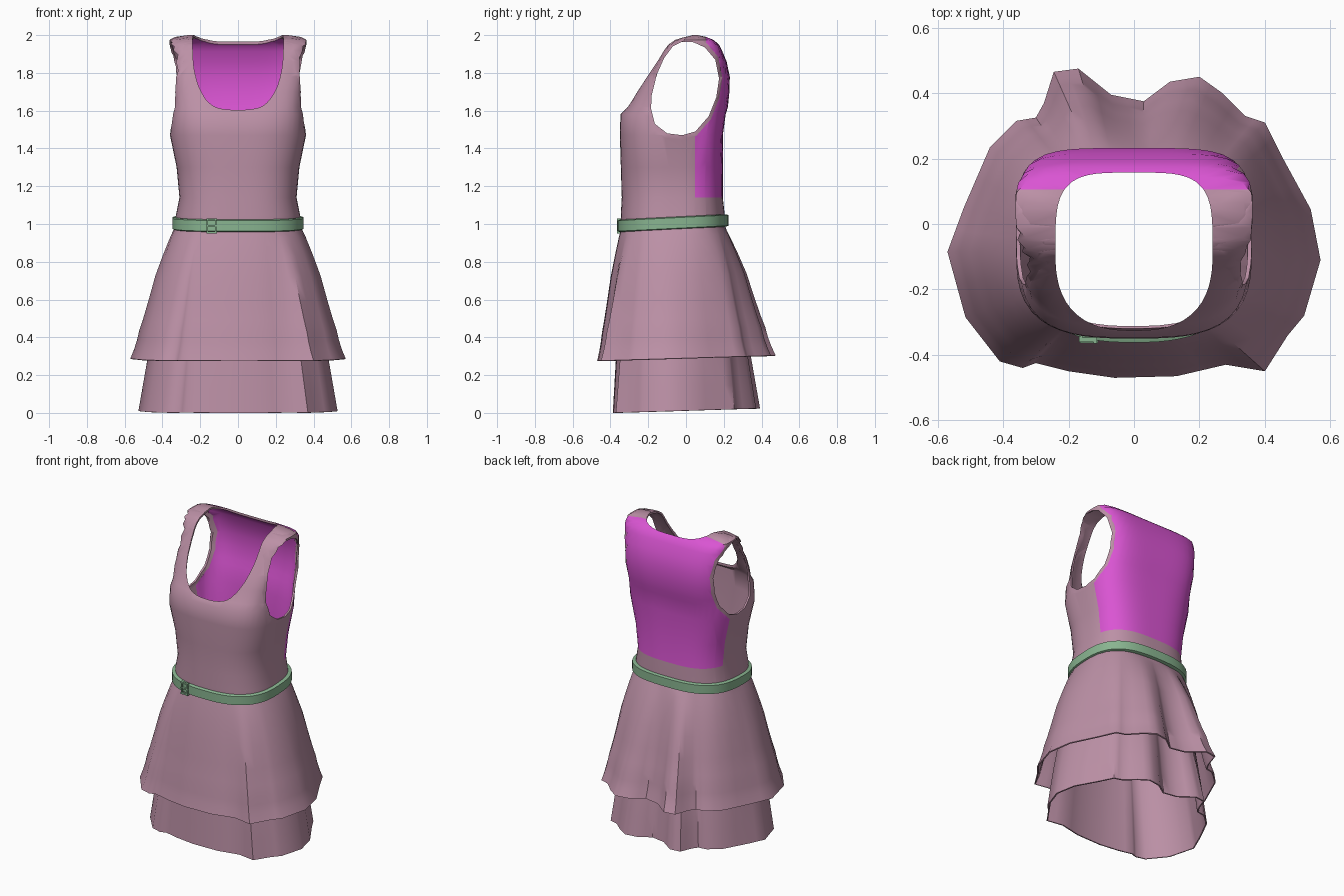
import bpy, bmesh, math
from mathutils import Vector

if "Cube" in bpy.data.objects:
    bpy.data.objects.remove(bpy.data.objects["Cube"])


def material(name, col):
    m = bpy.data.materials.new(name)
    m.diffuse_color = (*col, 1)
    m.use_nodes = True
    m.node_tree.nodes["Principled BSDF"].inputs["Base Color"].default_value = m.diffuse_color
    return m


PINK = material("pink_cloth", (0.50, 0.28, 0.38))
MAGENTA = material("magenta_cloth", (0.70, 0.09, 0.65))
GREEN = material("green_belt", (0.25, 0.46, 0.28))


def make(name, bm, *mats):
    bmesh.ops.recalc_face_normals(bm, faces=bm.faces)
    me = bpy.data.meshes.new(name)
    bm.to_mesh(me)
    bm.free()
    ob = bpy.data.objects.new(name, me)
    bpy.context.collection.objects.link(ob)
    for m in mats:
        me.materials.append(m)
    return ob


def outline(ang, w, yf, yb, nf, nb):
    """Point on a superellipse, separate roundness front and back."""
    c, s = math.cos(ang), math.sin(ang)
    n, b, yc = (nb if s > 0 else nf), (yb - yf) / 2, (yb + yf) / 2
    r = ((abs(c) / w) ** n + (abs(s) / b) ** n) ** (-1 / n)
    return r * c, yc + r * s


def loft(rings, cap=False, closed=False):
    bm = bmesh.new()
    rows = [[bm.verts.new(p) for p in r] for r in rings]
    n = len(rows[0])
    pairs = list(zip(rows, rows[1:])) + ([(rows[-1], rows[0])] if closed else [])
    for a, b in pairs:
        for i in range(n):
            j = (i + 1) % n
            bm.faces.new((a[i], a[j], b[j], b[i]))
    if cap:
        bm.faces.new(rows[-1])
    return bm


def solidify(ob, t):
    m = ob.modifiers.new("thickness", 'SOLIDIFY')
    m.thickness, m.offset = t, -1


def boolean(ob, cutter, op):
    m = ob.modifiers.new("cut", 'BOOLEAN')
    m.object, m.operation, m.solver = cutter, op, 'EXACT'


def apply(ob):
    dg = bpy.context.evaluated_depsgraph_get()
    me = bpy.data.meshes.new_from_object(ob.evaluated_get(dg))
    ob.modifiers.clear()
    ob.data = me


def prism(name, lo, hi):
    bm = loft([lo, hi], cap=True)
    bm.faces.new([v for v in list(bm.verts)[:len(lo)]])
    ob = make(name, bm)
    ob.hide_render = True
    return ob


ANG = [2 * math.pi * (i + 0.5) / 64 for i in range(64)]

# bodice shell rings: z, half width, front y, back y, front / back squareness
BODY = [(.97, .328, -.343, .203, 2.6, 2.8), (1.05, .328, -.345, .205, 2.6, 2.8),
        (1.14, .31, -.34, .195, 2.6, 3), (1.30, .325, -.345, .195, 2.7, 3.2),
        (1.47, .36, -.35, .195, 3, 3.5), (1.58, .35, -.347, .21, 3.2, 4),
        (1.62, .345, -.31, .222, 3.5, 4), (1.70, .345, -.262, .23, 4.5, 4.5),
        (1.78, .345, -.21, .232, 5.5, 4.5), (1.86, .35, -.155, .215, 6, 5),
        (1.92, .358, -.118, .19, 6, 5), (1.95, .362, -.095, .175, 6, 5),
        (1.975, .362, -.06, .145, 5, 5), (1.99, .335, -.01, .11, 5, 5),
        (2.0, .27, .03, .07, 5, 5)]


def bodice_shell(name):
    bm = loft([[(*outline(a, *r[1:]), r[0]) for a in ANG] for r in BODY], cap=True)
    for co, no in (((0, 0, 1.14), (0, 0, 1)), ((0, .047, 0), (0, 1, 0)), ((0, .105, 0), (0, 1, 0))):
        bmesh.ops.bisect_plane(bm, geom=bm.verts[:] + bm.edges[:] + bm.faces[:],
                               plane_co=co, plane_no=no, dist=1e-5)
    for f in bm.faces:
        c = f.calc_center_median()
        f.material_index = int(c.z > 1.14 and c.y > (.047 if c.z < 1.75 else .105))
    ob = make(name, bm, PINK, MAGENTA)
    solidify(ob, .012)
    return ob


# cutters: neck opening from above, armholes from the side
neck = [outline(a, .24, -.325, .157, 2.6, 4) for a in ANG]
neck_cutter = prism("neck_cutter", [(x, y, 1.4) for x, y in neck], [(x, y, 2.3) for x, y in neck])
ARM = [(-.02, 1.47), (.05, 1.49), (.12, 1.57), (.16, 1.67), (.175, 1.77), (.155, 1.87), (.10, 1.935),
       (.04, 1.962), (-.02, 1.965), (-.07, 1.94), (-.115, 1.88), (-.155, 1.79), (-.182, 1.68),
       (-.185, 1.61), (-.165, 1.53), (-.10, 1.48)]


def arm_prism(name, k):
    pts = [(y * k, 1.72 + (z - 1.72) * k) for y, z in ARM]
    return prism(name, [(-.6, *p) for p in pts], [(.6, *p) for p in pts])


arm_cutter = arm_prism("arm_cutter", 1)
trim_cutter = arm_prism("trim_cutter", 1.1)

bodice = bodice_shell("bodice")
boolean(bodice, neck_cutter, 'DIFFERENCE')
boolean(bodice, trim_cutter, 'DIFFERENCE')
trim = bodice_shell("armhole_trim")
boolean(trim, neck_cutter, 'DIFFERENCE')
boolean(trim, trim_cutter, 'INTERSECT')
boolean(trim, arm_cutter, 'DIFFERENCE')
apply(bodice)
apply(trim)
for p in trim.data.polygons:
    p.material_index = 0
for c in (neck_cutter, arm_cutter, trim_cutter):
    bpy.data.objects.remove(c)

# skirt tiers: waist outline blended into a folded hem
HEM = [(.57, -.11), (.54, .045), (.45, .21), (.40, .31), (.34, .33), (.27, .40), (.20, .45), (.11, .435),
       (.03, .375), (-.07, .395), (-.17, .475), (-.245, .465), (-.275, .37), (-.30, .325), (-.36, .315),
       (-.44, .235), (-.52, .05), (-.57, -.085), (-.515, -.285), (-.41, -.42), (-.34, -.44), (-.30, -.425),
       (-.20, -.45), (-.06, -.47), (.13, -.465), (.28, -.43), (.40, -.45), (.47, -.34), (.52, -.28)]
hem = []
for a, b in zip(HEM, HEM[1:] + HEM[:1]):
    a, b = Vector(a), Vector(b)
    hem += [a, (a + b) / 2]


def skirt(name, rows, waist, sx, sy):
    rings = []
    for z, f in rows:
        ring = []
        for h in hem:
            wx, wy = outline(math.atan2(h.y + .05, h.x), *waist)
            x, y = wx + (h.x * sx - wx) * f, wy + (h.y * sy - wy) * f
            ring.append((x, y, z + .03 * y))
        rings.append(ring)
    ob = make(name, loft(rings), PINK)
    solidify(ob, .008)
    apply(ob)


skirt("over_skirt", [(1.0, -.08), (.97, -.02), (.94, .05), (.84, .23), (.73, .41), (.60, .57),
                     (.50, .70), (.44, .79), (.39, .84), (.34, .91), (.29, 1)],
      (.345, -.35, .215, 2.6, 2.8), 1, 1)
skirt("under_skirt", [(.90, 0), (.60, .45), (.28, .77), (.14, .89), (.012, 1)],
      (.325, -.32, .19, 2.6, 2.8), .925, .825)

# belt band, slightly raised at the back
rings = []
for off, dz in ((0, -.033), (.012, -.028), (.012, .028), (0, .033), (-.012, .033), (-.012, -.033)):
    pts = [outline(a, .336 + off, -.35 + -off, .213 + off, 2.6, 2.8) for a in ANG]
    rings.append([(x, y, 1.008 + .05 * y + dz) for x, y in pts])
make("belt", loft(rings, closed=True), GREEN)


# buckle frame, pin and loose belt end
def box(name, x, z, sx, sz, sy=.014):
    y = outline(math.atan2(-.28, x), .348, -.362, .225, 2.6, 2.8)[1] - .003
    bm = bmesh.new()
    bmesh.ops.create_cube(bm, size=1)
    for v in bm.verts:
        v.co = (x + v.co.x * sx, y + v.co.y * sy, z + v.co.z * sz)
    make(name, bm, GREEN)


for x in (-.163, -.118):
    box("buckle_upright", x, .99, .01, .08)
for z in (.955, 1.025):
    box("buckle_rail", -.14, z, .055, .01)
box("buckle_pin", -.138, .99, .055, .008, .018)

# smooth shading with crisp edges
for ob in bpy.context.collection.objects:
    ob.select_set(True)
bpy.context.view_layer.objects.active = bodice
bpy.ops.object.shade_smooth_by_angle(angle=math.radians(42))
